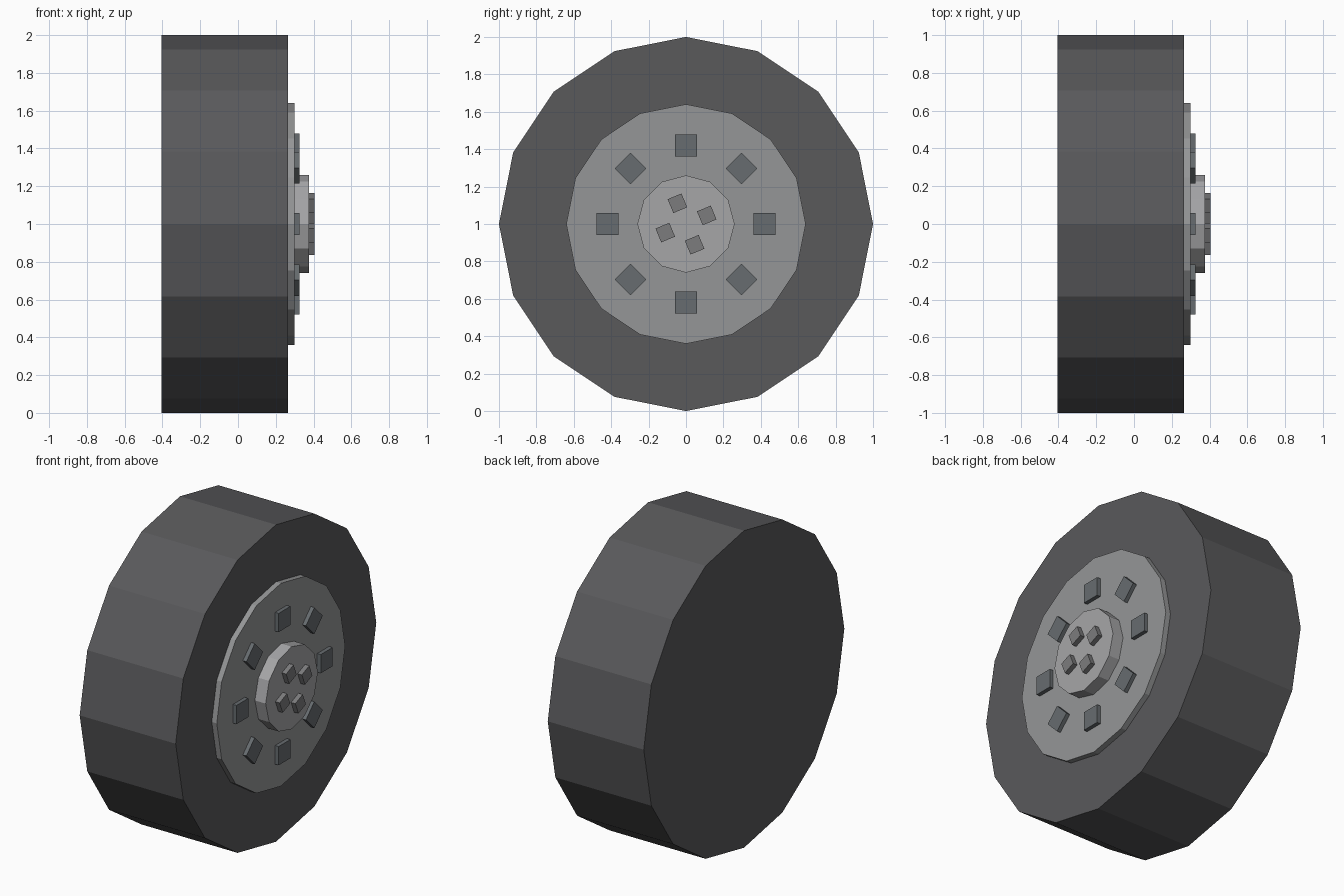
import bpy, bmesh
from math import pi, sin, cos
from mathutils import Matrix

if "Cube" in bpy.data.objects:
    bpy.data.objects.remove(bpy.data.objects["Cube"])

AXLE_Z = 1.0


def material(name, r, g, b):
    m = bpy.data.materials.new(name)
    m.diffuse_color = (r, g, b, 1)
    m.use_nodes = True
    m.node_tree.nodes["Principled BSDF"].inputs["Base Color"].default_value = m.diffuse_color
    return m


rubber = material("rubber", 0.10, 0.10, 0.105)
rim_metal = material("rim_metal", 0.30, 0.305, 0.31)
hub_metal = material("hub_metal", 0.38, 0.38, 0.39)
nut_metal = material("nut_metal", 0.135, 0.15, 0.16)
bolt_metal = material("bolt_metal", 0.20, 0.20, 0.205)


def prism(name, sides, radius, x0, x1, mat, y=0.0, z=0.0, turn=0.0):
    """Regular prism along x; turn is the angle of its first corner from +y."""
    bm = bmesh.new()
    ring = [bm.verts.new((x0, y + radius * cos(turn + 2 * pi * i / sides),
                          AXLE_Z + z + radius * sin(turn + 2 * pi * i / sides)))
            for i in range(sides)]
    base = bm.faces.new(ring)
    top = bmesh.ops.extrude_face_region(bm, geom=[base], use_keep_orig=True)
    bmesh.ops.translate(bm, vec=(x1 - x0, 0, 0),
                        verts=[v for v in top["geom"] if isinstance(v, bmesh.types.BMVert)])
    bmesh.ops.recalc_face_normals(bm, faces=bm.faces)
    mesh = bpy.data.meshes.new(name)
    bm.to_mesh(mesh)
    bm.free()
    mesh.materials.append(mat)
    ob = bpy.data.objects.new(name, mesh)
    bpy.context.collection.objects.link(ob)
    return ob


def square_ring(name, count, distance, side, x0, x1, mat, start=0.0):
    """Square studs around the axle, each turned to face it."""
    for i in range(count):
        a = start + 2 * pi * i / count
        prism(f"{name}_{i + 1}", 4, side / 2 ** 0.5, x0, x1, mat,
              distance * cos(a), distance * sin(a), a + pi / 4)


# Tyre, rim plate and hub cap
prism("tyre", 16, 1.0, -0.405, 0.265, rubber)
prism("rim_plate", 16, 0.64, 0.26, 0.30, rim_metal)
prism("hub_cap", 12, 0.26, 0.295, 0.375, hub_metal)

# Outer wheel nuts and small hub bolts
square_ring("wheel_nut", 8, 0.42, 0.118, 0.295, 0.325, nut_metal)
square_ring("hub_bolt", 4, 0.12, 0.08, 0.37, 0.405, bolt_metal, pi / 8)
